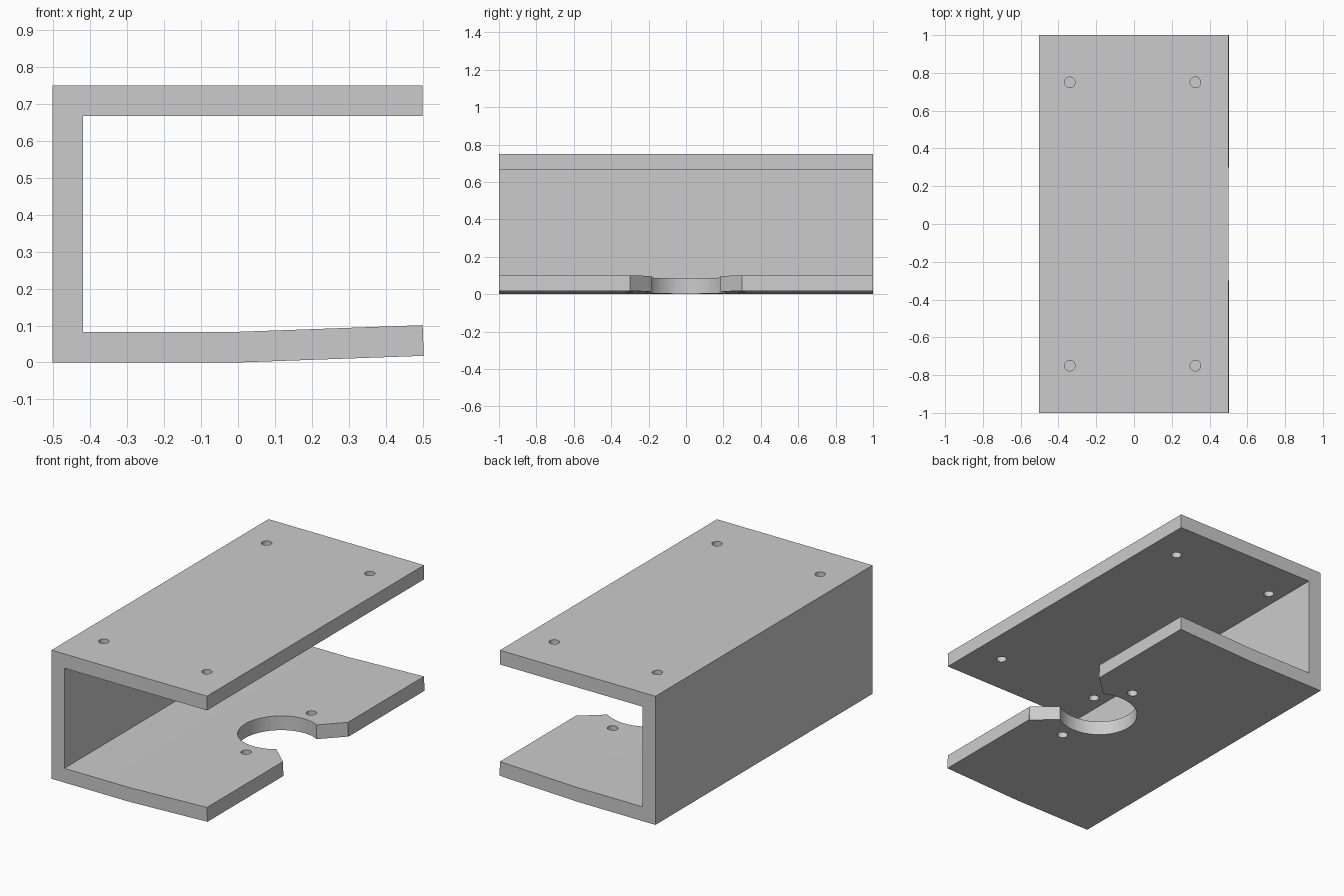
import bpy, bmesh
from math import sin, cos, atan2, tau

if "Cube" in bpy.data.objects:
    bpy.data.objects.remove(bpy.data.objects["Cube"])


def prism(name, points, offset):
    """Extrude a closed outline of 3D points along an offset vector."""
    bm = bmesh.new()
    face = bm.faces.new([bm.verts.new(p) for p in points])
    ext = bmesh.ops.extrude_face_region(bm, geom=[face])
    verts = [v for v in ext["geom"] if isinstance(v, bmesh.types.BMVert)]
    bmesh.ops.translate(bm, verts=verts, vec=offset)
    bmesh.ops.recalc_face_normals(bm, faces=bm.faces)
    mesh = bpy.data.meshes.new(name)
    bm.to_mesh(mesh)
    bm.free()
    obj = bpy.data.objects.new(name, mesh)
    bpy.context.collection.objects.link(obj)
    return obj


def cut(target, cutter):
    """Subtract the cutter from the target, then discard the cutter."""
    cutter.hide_render = True
    mod = target.modifiers.new("cut", 'BOOLEAN')
    mod.operation = 'DIFFERENCE'
    mod.solver = 'EXACT'
    mod.object = cutter
    bpy.context.view_layer.objects.active = target
    bpy.ops.object.modifier_apply(modifier=mod.name)
    bpy.data.objects.remove(cutter)


def drill(target, x, y, z0, z1, r=0.028, n=32):
    ring = [(x + r * cos(tau * i / n), y + r * sin(tau * i / n), z0) for i in range(n)]
    cut(target, prism("hole_cutter", ring, (0, 0, z1 - z0)))


# C-shaped channel with the lower flange bent slightly upward
profile = [(-0.503, 0), (0, 0), (0.503, 0.018), (0.5, 0.101), (0, 0.083),
           (-0.42, 0.083), (-0.42, 0.667), (0.5, 0.667), (0.5, 0.75), (-0.503, 0.75)]
bracket = prism("channel_bracket", [(x, -1, z) for x, z in profile], (0, 2, 0))

# Round notch with flared mouth in the lower flange
cx, half, depth = 0.263, 0.185, 0.114
r = (half ** 2 + depth ** 2) ** 0.5
a0 = atan2(half, depth)
n = 56
outline = [(cx + r * cos(a0 + (tau - 2 * a0) * i / n),
            r * sin(a0 + (tau - 2 * a0) * i / n), -0.1) for i in range(n + 1)]
outline += [(0.5, -0.3, -0.1), (0.6, -0.3, -0.1), (0.6, 0.3, -0.1), (0.5, 0.3, -0.1)]
cut(bracket, prism("notch_cutter", outline, (0, 0, 0.4)))

# Screw holes: four in the top flange, two beside the notch
for side in (-1, 1):
    for x in (-0.34, 0.325):
        drill(bracket, x, 0.75 * side, 0.6, 0.85)
    drill(bracket, cx, 0.3 * side, -0.1, 0.3)

# Smooth the round walls only
bpy.ops.object.select_all(action='DESELECT')
bracket.select_set(True)
bpy.context.view_layer.objects.active = bracket
bpy.ops.object.shade_smooth_by_angle(angle=0.35)
